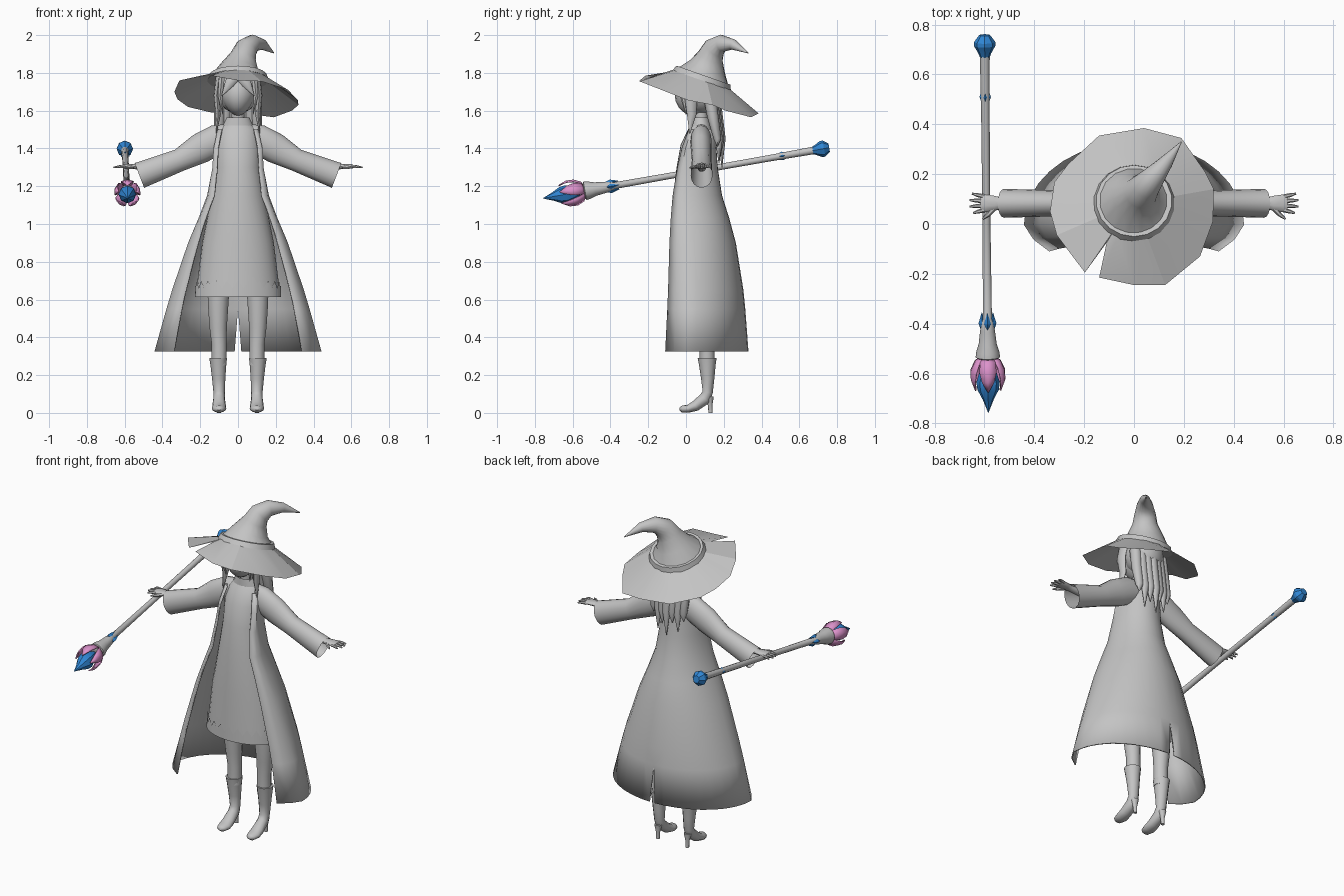
import bpy, bmesh, math
from mathutils import Vector as V

if "Cube" in bpy.data.objects:
    bpy.data.objects.remove(bpy.data.objects["Cube"])

def material(name, rgb):
    m = bpy.data.materials.new(name)
    m.diffuse_color = (*rgb, 1)
    m.use_nodes = True
    m.node_tree.nodes["Principled BSDF"].inputs["Base Color"].default_value = m.diffuse_color
    return m

GREY = material("cloth grey", (0.55, 0.55, 0.55))
BLUE = material("gem blue", (0.03, 0.24, 0.66))
PINK = material("petal pink", (0.72, 0.29, 0.6))
X, Z = V((1, 0, 0)), V((0, 0, 1))

def make(name, bm, mat=GREY, mirror=False, angle=40, thick=0):
    bmesh.ops.recalc_face_normals(bm, faces=bm.faces)
    me = bpy.data.meshes.new(name)
    bm.to_mesh(me)
    bm.free()
    me.materials.append(mat)
    ob = bpy.data.objects.new(name, me)
    bpy.context.collection.objects.link(ob)
    bpy.ops.object.select_all(action='DESELECT')
    ob.select_set(True)
    bpy.context.view_layer.objects.active = ob
    bpy.ops.object.shade_smooth_by_angle(angle=math.radians(angle))
    if mirror:
        ob.modifiers.new("mirror", 'MIRROR').merge_threshold = 0.001
    if thick:
        s = ob.modifiers.new("thickness", 'SOLIDIFY')
        s.thickness, s.offset = thick, 0
    return ob

def loft(bm, rows, closed=True):
    """Skin rows of points; returns the vertex rows."""
    vs = [[bm.verts.new(p) for p in r] for r in rows]
    for a, b in zip(vs, vs[1:]):
        n = len(a)
        for i in range(n if closed else n - 1):
            j = (i + 1) % n
            bm.faces.new((a[i], a[j], b[j], b[i]))
    return vs

def tube(bm, pts, radii, sides=10, ref=Z, axis=None, t0=None, cap=True):
    """Ring loft along a path; a radius may be a (u, v) pair."""
    pts = [V(p) for p in pts]
    rows = []
    for i, (p, r) in enumerate(zip(pts, radii)):
        t = axis or (pts[min(i + 1, len(pts) - 1)] - pts[max(i - 1, 0)])
        if i == 0 and t0:
            t = V(t0)
        t = t.normalized()
        u = t.cross(ref).normalized()
        v = u.cross(t)
        ru, rv = r if isinstance(r, tuple) else (r, r)
        rows.append([p + u * ru * math.cos(a) + v * rv * math.sin(a)
                     for a in (2 * math.pi * k / sides for k in range(sides))])
    vs = loft(bm, rows)
    if cap:
        bm.faces.new(vs[0])
        bm.faces.new(vs[-1])

def ball(bm, c, r, seg=20):
    res = bmesh.ops.create_uvsphere(bm, u_segments=seg, v_segments=seg // 2, radius=1)
    for v in res["verts"]:
        v.co = V((v.co.x * r[0] + c[0], v.co.y * r[1] + c[1], v.co.z * r[2] + c[2]))

# ---- hat: brim with a notch, band, bent crown
HC, HN = V((0, 0.085, 1.765)), V((0, 0.33, 0.94)).normalized()
rim = [(.04, .385, 1.585), (-.14, .355, 1.59), (-.265, .24, 1.62), (-.32, .167, 1.66),
       (-.337, .05, 1.70), (-.31, -.045, 1.76), (-.197, -.195, 1.785), (-.11, -.075, 1.80),
       (-.14, -.215, 1.785), (0, -.245, 1.76), (.125, -.245, 1.755), (.265, -.13, 1.71),
       (.317, .01, 1.655), (.32, .14, 1.63), (.285, .21, 1.60), (.19, .345, 1.565)]
inner = []
for x, y, z in rim:
    a = math.atan2(y - HC.y, x - HC.x)
    px, py = 0.155 * math.cos(a), 0.15 * math.sin(a)
    inner.append((px, HC.y + py, HC.z - py * 0.35))
bm = bmesh.new()
loft(bm, [inner, rim])
make("hat_brim", bm, angle=20)
bm = bmesh.new()
tube(bm, [HC - HN * .005, HC + HN * .024], [.163, .152], 18, X, axis=HN)
make("hat_band", bm, angle=30)
bm = bmesh.new()
tube(bm, [HC, (.01, .112, 1.83), (.028, .128, 1.885), (.045, .15, 1.93), (.08, .19, 1.957),
          (.13, .25, 1.95), (.19, .33, 1.905)], [.156, .1, .07, .06, .046, .028, .002],
     16, V((.8, -.57, 0)), t0=HN, cap=False)
make("hat_crown", bm, angle=60)

# ---- head, neck and collar
bm = bmesh.new()
ball(bm, (0, .045, 1.685), (.09, .105, .112))
for v in bm.verts:                       # taper to the chin
    if v.co.z < 1.67:
        v.co.x *= 1 - (1.67 - v.co.z) * 2.5
make("head", bm, angle=60)
bm = bmesh.new()
tube(bm, [(0, .085, 1.48), (0, .075, 1.63)], [.035, .035], 12, X)
make("neck", bm)
bm = bmesh.new()
tube(bm, [(0, .08, 1.51), (0, .075, 1.565)], [(.055, .085), (.048, .06)], 16, X, axis=Z, cap=False)
make("collar", bm)

# ---- hair: cap, back locks, side locks, fringe
bm = bmesh.new()
ball(bm, (0, .085, 1.70), (.112, .11, .115))
make("hair_cap", bm, angle=60)
bm = bmesh.new()
for i, end in enumerate((1.40, 1.33, 1.38, 1.30, 1.36, 1.32, 1.41)):
    x = (i - 3) * .031
    y = -.25 * abs(x)
    tube(bm, [(x, .145 + y, 1.70), (x * 1.05, .165 + y, 1.57), (x * 1.05, .19 + y, 1.45),
              (x * 1.1, .19 + y, end)], [(.035, .03), (.03, .03), (.02, .026), .002], 8, X)
make("back_hair", bm, angle=50)
bm = bmesh.new()
tube(bm, [(.10, .04, 1.78), (.113, .025, 1.68), (.105, .03, 1.58), (.115, .02, 1.48)],
     [(.035, .018), (.035, .016), (.025, .014), .002], 8, X)
tube(bm, [(.085, .0, 1.78), (.095, -.015, 1.68), (.08, .0, 1.58)], [(.02, .018), (.018, .014), .002], 6, X)
make("side_locks", bm, mirror=True, angle=50)
bm = bmesh.new()
tube(bm, [(.01, -.03, 1.79), (.045, -.05, 1.745), (.085, -.035, 1.68)],
     [(.015, .03), (.015, .026), .002], 8, X)
make("fringe", bm, mirror=True, angle=50)

# ---- dress: (z, half width, front y, back y)
dress = [(.615, .225, -.088, .19), (.9, .19, -.08, .185), (1.15, .14, -.068, .165),
         (1.3, .117, -.05, .15), (1.42, .115, -.028, .145), (1.5, .10, .01, .14), (1.54, .06, .04, .12)]
bm = bmesh.new()
tube(bm, [(0, (f + b) / 2, z) for z, w, f, b in dress],
     [((b - f) / 2, w) for z, w, f, b in dress], 28, X, axis=Z, cap=False)
make("dress", bm, angle=60)

# zigzag hem trim
bm = bmesh.new()
low, high = [], []
for k in range(48):
    a = 2 * math.pi * k / 48
    low.append((.229 * math.cos(a), .051 + .143 * math.sin(a), .613))
    high.append((.225 * math.cos(a), .052 + .143 * math.sin(a), .66 if k % 2 else .70))
loft(bm, [low, high])
make("dress_trim", bm, angle=60)

# ---- coat: (z, front edge x, side x, front y, back y), slit at the back
coat = [(1.5, .085, .10, .015, .15), (1.4, .105, .122, -.02, .157), (1.29, .11, .132, -.045, .165),
        (1.15, .125, .16, -.068, .187), (1.03, .17, .205, -.078, .225), (.9, .21, .26, -.085, .26),
        (.65, .275, .345, -.092, .30), (.55, .297, .375, -.096, .31), (.325, .338, .438, -.107, .327)]
rows = []
for z, xe, xo, f, b in coat:
    m = f + .24 * (b - f)
    row = [(xe, f, z), ((xe + xo) / 2 + .012, f + .45 * (m - f), z)]
    for k in range(10):
        a = math.pi / 2 * k / 9
        row.append((xo * math.cos(a), m + (b - m) * math.sin(a), z))
    row[-1] = (.018 if z < .5 else 0, b, z)
    rows.append(row)
bm = bmesh.new()
loft(bm, rows, closed=False)
make("coat", bm, mirror=True, angle=50, thick=.008)

# ---- sleeves and hands
bm = bmesh.new()
tube(bm, [(.05, .08, 1.46), (.11, .08, 1.447), (.20, .08, 1.40), (.31, .083, 1.338), (.522, .083, 1.257)],
     [(.05, .07), (.055, .08), (.055, .08), (.052, .06), (.058, .07)], 16, Z, cap=False)
make("sleeves", bm, mirror=True, angle=50)
bm = bmesh.new()
tube(bm, [(.42, .083, 1.30), (.53, .083, 1.303), (.56, .083, 1.305), (.60, .083, 1.305), (.615, .083, 1.304)],
     [.024, (.022, .016), (.03, .013), (.036, .012), (.03, .008)], 10, Z)
for i, length in enumerate((.04, .055, .055, .045)):
    y = .056 + i * .018
    tube(bm, [(.60, y, 1.304), (.60 + length * .6, y + (i - 1.5) * .004, 1.304),
              (.605 + length, y + (i - 1.5) * .008, 1.299)], [.009, .008, .004], 6, Z)
tube(bm, [(.56, .065, 1.302), (.585, .038, 1.300), (.608, .02, 1.298)], [.012, .009, .004], 6, Z)
make("hands", bm, mirror=True, angle=50)

# ---- legs and boots
bm = bmesh.new()
tube(bm, [(.10, .10, .80), (.105, .105, .58), (.105, .11, .45), (.10, .112, .36), (.10, .112, .25)],
     [.065, .056, .047, .04, .04], 14, X, axis=Z)
make("legs", bm, mirror=True, angle=50)
bm = bmesh.new()
tube(bm, [(.105, .112, .29), (.104, .113, .255), (.102, .115, .18), (.10, .115, .11), (.10, .10, .075),
          (.10, .05, .037), (.10, .012, .022), (.10, -.02, .02), (.10, -.034, .022)],
     [(.05, .047), (.044, .042), (.035, .035), (.027, .03), (.033, .031), (.028, .036), (.021, .038),
      (.019, .028), (.008, .012)], 12, X, t0=(0, 0, -1))
tube(bm, [(.10, .125, .085), (.10, .128, .04), (.10, .13, 0)], [(.022, .024), .012, .011], 8, X)
make("boots", bm, mirror=True, angle=50)

# ---- staff: everything is placed by its y along a sloping axis
def axis_point(y):
    return V((-.592 - .01 * y, y, 1.27 + .177 * y))

AX = (axis_point(1) - axis_point(0)).normalized()
SU = AX.cross(Z).normalized()
SV = SU.cross(AX)

def spindle(bm, profile, sides=8, offset=V((0, 0, 0))):
    tube(bm, [axis_point(y) + offset for y, r in profile], [r for y, r in profile], sides, Z, axis=AX)

bm = bmesh.new()
spindle(bm, [(-.545, .03), (-.535, .049), (-.515, .047), (-.48, .036), (-.43, .03), (-.39, .024),
             (-.38, .018), (0, .016), (.45, .017), (.68, .02)], 12)
make("staff_rod", bm)
bm = bmesh.new()
spindle(bm, [(-.56, .015), (-.60, .036), (-.635, .047), (-.665, .043), (-.705, .022), (-.757, .001)])
make("staff_tip_gem", bm, BLUE, angle=25)
bm = bmesh.new()
spindle(bm, [(.665, .018), (.685, .026), (.715, .043), (.73, .043), (.758, .022)])
make("staff_end_gem", bm, BLUE, angle=15)
bm = bmesh.new()
for k in range(4):
    d = SU * math.cos(k * math.pi / 2) + SV * math.sin(k * math.pi / 2)
    spindle(bm, [(-.44, .001), (-.398, .014), (-.356, .001)], 4, d * .022)
    spindle(bm, [(.487, .001), (.51, .009), (.533, .001)], 4, d * .014)
make("staff_small_gems", bm, BLUE, angle=10)

# petals: (y, radius from axis, half width)
bm = bmesh.new()
for k in range(5):
    a = math.pi / 2 + 2 * math.pi * k / 5
    d, w = SU * math.cos(a) + SV * math.sin(a), SV * math.cos(a) - SU * math.sin(a)
    rows = []
    for y, r, h in [(-.535, .025, .02), (-.55, .05, .03), (-.585, .067, .034), (-.625, .068, .024), (-.665, .052, .002)]:
        c = axis_point(y)
        rows.append([c + d * (r - .25 * h * abs(s)) + w * h * s for s in (-1, 0, 1)])
    loft(bm, rows, closed=False)
make("staff_petals", bm, PINK, angle=50, thick=.006)
